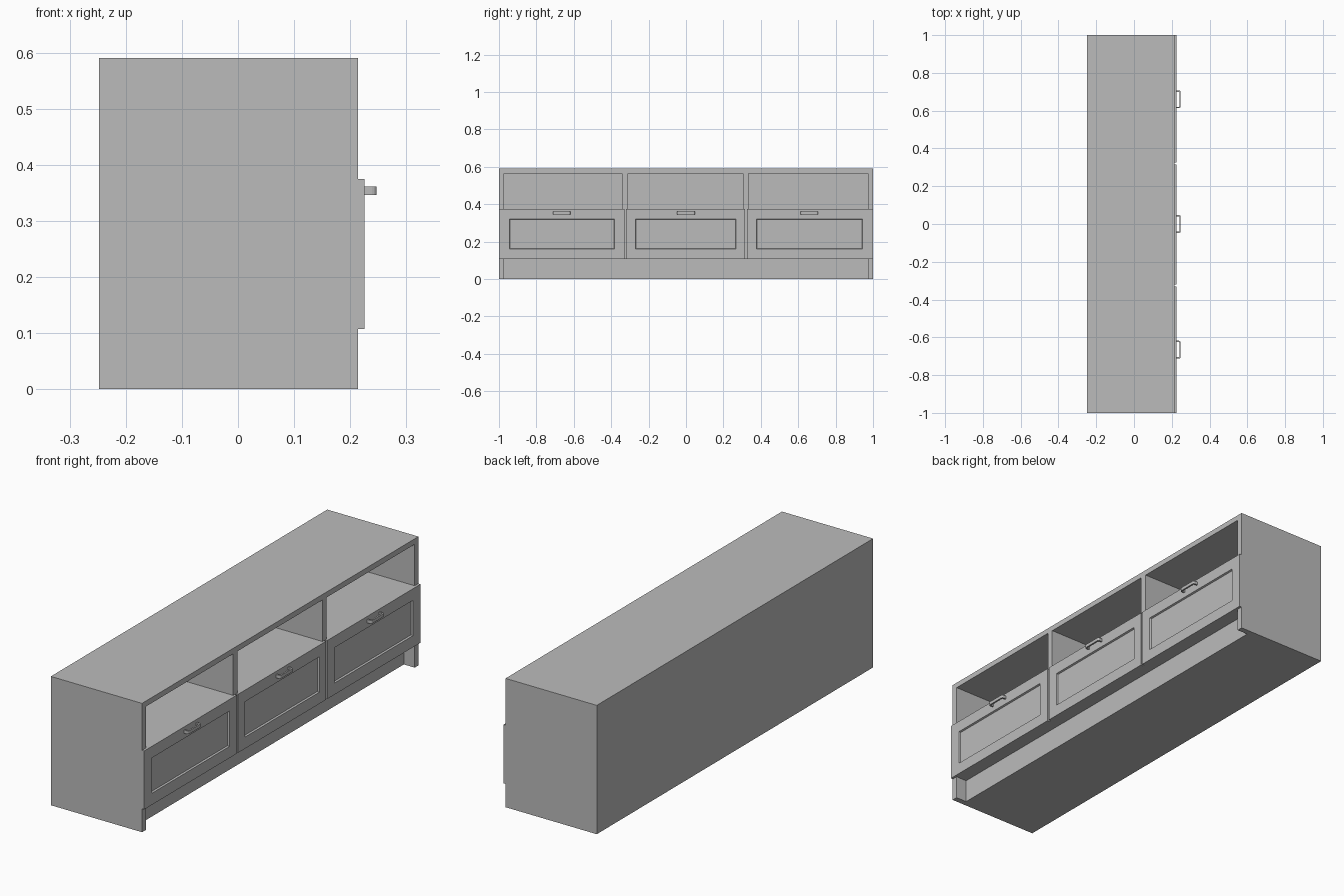
import bpy, bmesh, math

cube = bpy.data.objects.get("Cube")
if cube:
    bpy.data.objects.remove(cube, do_unlink=True)

grey = bpy.data.materials.new("plain_grey")
grey.use_nodes = True
colour = (0.5, 0.5, 0.5, 1)
grey.diffuse_color = colour
grey.node_tree.nodes["Principled BSDF"].inputs["Base Color"].default_value = colour

BACK, FRONT, DOOR = -0.248, 0.214, 0.225
HEIGHT, SHELF, RAIL, WALL = 0.59, 0.375, 0.107, 0.027


def finish(bm, name):
    bmesh.ops.recalc_face_normals(bm, faces=bm.faces[:])
    mesh = bpy.data.meshes.new(name)
    bm.to_mesh(mesh)
    bm.free()
    mesh.materials.append(grey)
    obj = bpy.data.objects.new(name, mesh)
    bpy.context.collection.objects.link(obj)
    return obj


def box_mesh(x, y, z):
    bm = bmesh.new()
    bmesh.ops.create_cube(bm, size=1)
    for v in bm.verts:
        v.co = [lo if c < 0 else hi for c, (lo, hi) in zip(v.co, (x, y, z))]
    return bm


def box(name, x, y, z):
    return finish(box_mesh(x, y, z), name)


# Carcass
inner = (-1 + WALL, 1 - WALL)
box("top_panel", (BACK, FRONT), (-1, 1), (HEIGHT - 0.025, HEIGHT))
for name, side in (("right_side", -1), ("left_side", 1)):
    box(name, (BACK, FRONT), sorted((side, side * (1 - WALL))), (0, HEIGHT - 0.025))
box("back_panel", (BACK, BACK + 0.015), inner, (SHELF, HEIGHT - 0.025))
box("lower_body", (BACK, FRONT), inner, (RAIL, SHELF))
box("plinth", (BACK, FRONT - 0.055), inner, (0, RAIL))
for name, y in (("right_divider", -0.326), ("left_divider", 0.32)):
    box(name, (BACK + 0.015, FRONT), (y - 0.015, y + 0.015), (SHELF, HEIGHT - 0.025))


# Drawer front with a bevelled sunken panel
def drawer(name, y, panel):
    bm = box_mesh((FRONT, DOOR), y, (RAIL, SHELF))
    face = max(bm.faces, key=lambda f: f.calc_center_median().x)
    bmesh.ops.inset_region(bm, faces=[face], thickness=0.03)
    for v in face.verts:
        v.co.y = panel[0] if v.co.y < sum(y) / 2 else panel[1]
        v.co.z = 0.16 if v.co.z < (RAIL + SHELF) / 2 else 0.322
    bmesh.ops.inset_region(bm, faces=[face], thickness=0.004)
    for v in face.verts:
        v.co.x -= 0.008
    finish(bm, name)


# Bow handle: rounded bracket outline raised in z
def handle(name, y):
    def outline(half, reach, radius):
        pts = [(DOOR, -half)]
        for sign, angles in ((-1, (-90, -60, -30, 0)), (1, (0, 30, 60, 90))):
            for a in angles:
                t = math.radians(a)
                pts.append((reach - radius + radius * math.cos(t),
                            sign * (half - radius) + radius * math.sin(t)))
        return pts + [(DOOR, half)]

    bm = bmesh.new()
    outer = outline(0.047, 0.247, 0.008)
    hollow = outline(0.04, 0.24, 0.003)
    rows = [[bm.verts.new((px, y + py, 0.346)) for px, py in line] for line in (outer, hollow)]
    faces = [bm.faces.new((rows[0][i], rows[0][i + 1], rows[1][i + 1], rows[1][i]))
             for i in range(len(outer) - 1)]
    out = bmesh.ops.extrude_face_region(bm, geom=faces)
    for v in out["geom"]:
        if isinstance(v, bmesh.types.BMVert):
            v.co.z += 0.015
    finish(bm, name)


for side, y, panel, grip in (
        ("right", (-1, -0.33), (-0.945, -0.383), -0.665),
        ("middle", (-0.321, 0.316), (-0.27, 0.267), 0),
        ("left", (0.325, 1), (0.377, 0.945), 0.66)):
    drawer(side + "_drawer", y, panel)
    handle(side + "_handle", grip)
